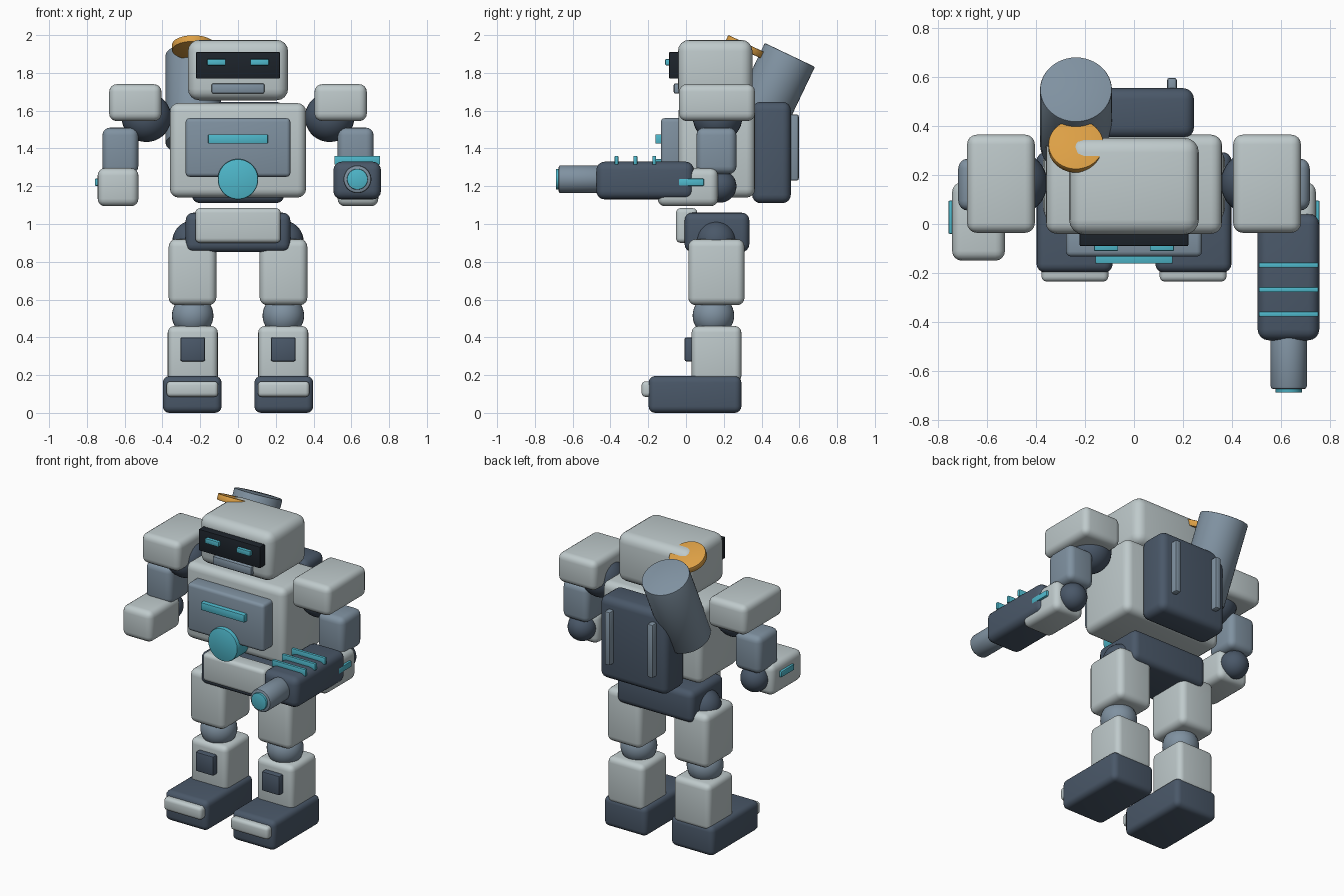
import bpy, bmesh, math
from mathutils import Matrix, Vector

if "Cube" in bpy.data.objects:
    bpy.data.objects.remove(bpy.data.objects["Cube"])


def material(name, color):
    m = bpy.data.materials.new(name)
    m.diffuse_color = (*color, 1)
    m.use_nodes = True
    m.node_tree.nodes["Principled BSDF"].inputs["Base Color"].default_value = m.diffuse_color
    return m


LIGHT = material("light grey", (0.52, 0.59, 0.60))
MID = material("steel blue", (0.214, 0.285, 0.355))
DARK = material("dark slate", (0.068, 0.097, 0.14))
BLACK = material("black glass", (0.012, 0.017, 0.024))
TEAL = material("teal", (0.078, 0.48, 0.60))
ORANGE = material("orange", (0.72, 0.35, 0.06))


def finish(name, bm, mat, bevel=0, segments=3):
    mesh = bpy.data.meshes.new(name)
    bm.to_mesh(mesh)
    bm.free()
    mesh.materials.append(mat)
    ob = bpy.data.objects.new(name, mesh)
    bpy.context.collection.objects.link(ob)
    if bevel:
        mod = ob.modifiers.new("rounded edges", 'BEVEL')
        mod.width = bevel
        mod.segments = segments
        mod.limit_method = 'ANGLE'
        mod.angle_limit = math.radians(40)
    bpy.ops.object.select_all(action='DESELECT')
    ob.select_set(True)
    bpy.context.view_layer.objects.active = ob
    if bevel:
        bpy.ops.object.modifier_apply(modifier="rounded edges")
    bpy.ops.object.shade_smooth_by_angle(angle=math.radians(35))
    return ob


def box(name, mat, x, y, z, bevel=0.0, segments=4):
    """Rounded box from (min, max) ranges on each axis."""
    bm = bmesh.new()
    bmesh.ops.create_cube(bm, size=1)
    for v in bm.verts:
        v.co = Vector([(lo + hi) / 2 + c * (hi - lo)
                       for c, (lo, hi) in zip(v.co, (x, y, z))])
    bmesh.ops.recalc_face_normals(bm, faces=bm.faces)
    return finish(name, bm, mat, bevel, segments)


def ball(name, mat, center, r):
    bm = bmesh.new()
    bmesh.ops.create_uvsphere(bm, u_segments=32, v_segments=18, radius=r,
                              matrix=Matrix.Translation(center))
    return finish(name, bm, mat)


def cylinder(name, mat, center, r, length, tilt, bevel=0.0):
    """Cylinder whose axis is tilted about x away from vertical."""
    bm = bmesh.new()
    bmesh.ops.create_cone(bm, cap_ends=True, segments=48, radius1=r, radius2=r, depth=length,
                          matrix=Matrix.Translation(center) @ Matrix.Rotation(tilt, 4, 'X'))
    return finish(name, bm, mat, bevel, 2)


def side_range(s, lo, hi):
    return (lo, hi) if s > 0 else (-hi, -lo)


FORWARD = math.pi / 2

# Head with visor, eyes and mouth
box("head", LIGHT, (-0.265, 0.265), (-0.043, 0.352), (1.655, 1.975), 0.06)
box("visor", BLACK, (-0.222, 0.222), (-0.09, 0.0), (1.77, 1.91), 0.005, 2)
box("mouth", MID, (-0.14, 0.14), (-0.065, 0.0), (1.69, 1.745), 0.01, 2)

# Torso, chest panel, chest light bar and core
box("torso", LIGHT, (-0.36, 0.36), (-0.04, 0.365), (1.14, 1.64), 0.045)
box("chest_panel", MID, (-0.277, 0.277), (-0.133, 0.0), (1.25, 1.56), 0.02, 3)
box("chest_bar", TEAL, (-0.158, 0.158), (-0.162, -0.10), (1.425, 1.475), 0.005, 2)
cylinder("chest_core", TEAL, (0, -0.09, 1.237), 0.107, 0.14, FORWARD, 0.008)

# Pelvis
box("pelvis", DARK, (-0.277, 0.277), (-0.007, 0.335), (0.852, 1.06), 0.04)
box("pelvis_plate", LIGHT, (-0.226, 0.226), (-0.053, 0.06), (0.90, 1.084), 0.025)

# Backpack
box("backpack", DARK, (-0.245, 0.245), (0.35, 0.555), (1.11, 1.647), 0.045)

# Shoulder cannon with a round sight in front
TILT = -math.radians(25.5)
axis = Matrix.Rotation(TILT, 3, 'X') @ Vector((0, 0, 1))
muzzle = Vector((-0.237, 0.55, 1.895))
cylinder("shoulder_cannon", MID, muzzle - axis * 0.26, 0.147, 0.52, TILT, 0.006)
cylinder("cannon_sight", ORANGE, (-0.237, 0.318, 1.935), 0.113, 0.038, TILT, 0.005)

# Paired parts
for s, side in ((1, "left"), (-1, "right")):
    def pbox(name, mat, x, y, z, bevel, segments=4):
        return box(f"{side}_{name}", mat, side_range(s, *x), y, z, bevel, segments)

    def pball(name, mat, x, y, z, r):
        return ball(f"{side}_{name}", mat, (s * x, y, z), r)

    pbox("eye", TEAL, (0.065, 0.163), (-0.11, -0.06), (1.84, 1.873), 0.004, 2)
    pbox("backpack_rail", MID, (0.135, 0.175), (0.53, 0.597), (1.23, 1.58), 0.01, 2)

    # Arm
    pball("shoulder", DARK, 0.485, 0.167, 1.565, 0.131)
    pbox("shoulder_armor", LIGHT, (0.405, 0.682), (-0.036, 0.365), (1.545, 1.74), 0.04)
    pbox("upper_arm", MID, (0.528, 0.718), (0.055, 0.267), (1.265, 1.51), 0.04)
    pball("elbow", DARK, 0.625, 0.18, 1.2, 0.087)
    pbox("forearm", LIGHT, (0.527, 0.743), (-0.15, 0.17), (1.094, 1.296), 0.04)
    pbox("forearm_light", TEAL, (0.72, 0.758), (-0.04, 0.095), (1.202, 1.24), 0.005, 2)

    # Leg
    pball("hip", DARK, 0.24, 0.16, 0.91, 0.107)
    pbox("thigh", LIGHT, (0.115, 0.367), (0.012, 0.31), (0.57, 0.92), 0.04)
    pball("knee", MID, 0.24, 0.145, 0.515, 0.11)
    pbox("shin", LIGHT, (0.107, 0.372), (0.03, 0.293), (0.16, 0.46), 0.035)
    pbox("shin_plate", DARK, (0.174, 0.305), (-0.008, 0.06), (0.273, 0.40), 0.01, 2)
    pbox("foot", DARK, (0.087, 0.398), (-0.198, 0.293), (0.0, 0.195), 0.035)
    pbox("toe_plate", LIGHT, (0.105, 0.378), (-0.235, -0.15), (0.085, 0.167), 0.02, 3)

# Forearm blaster
box("blaster_body", DARK, (0.505, 0.757), (-0.475, 0.042), (1.13, 1.33), 0.045)
cylinder("blaster_barrel", MID, (0.632, -0.56, 1.237), 0.074, 0.23, FORWARD, 0.012)
cylinder("blaster_muzzle", TEAL, (0.632, -0.66, 1.237), 0.055, 0.058, FORWARD, 0.004)
for i in range(3):
    y = -0.168 - 0.1 * i
    box(f"blaster_fin_{i + 1}", TEAL, (0.51, 0.753), (y - 0.01, y + 0.01), (1.315, 1.36), 0.004, 2)
